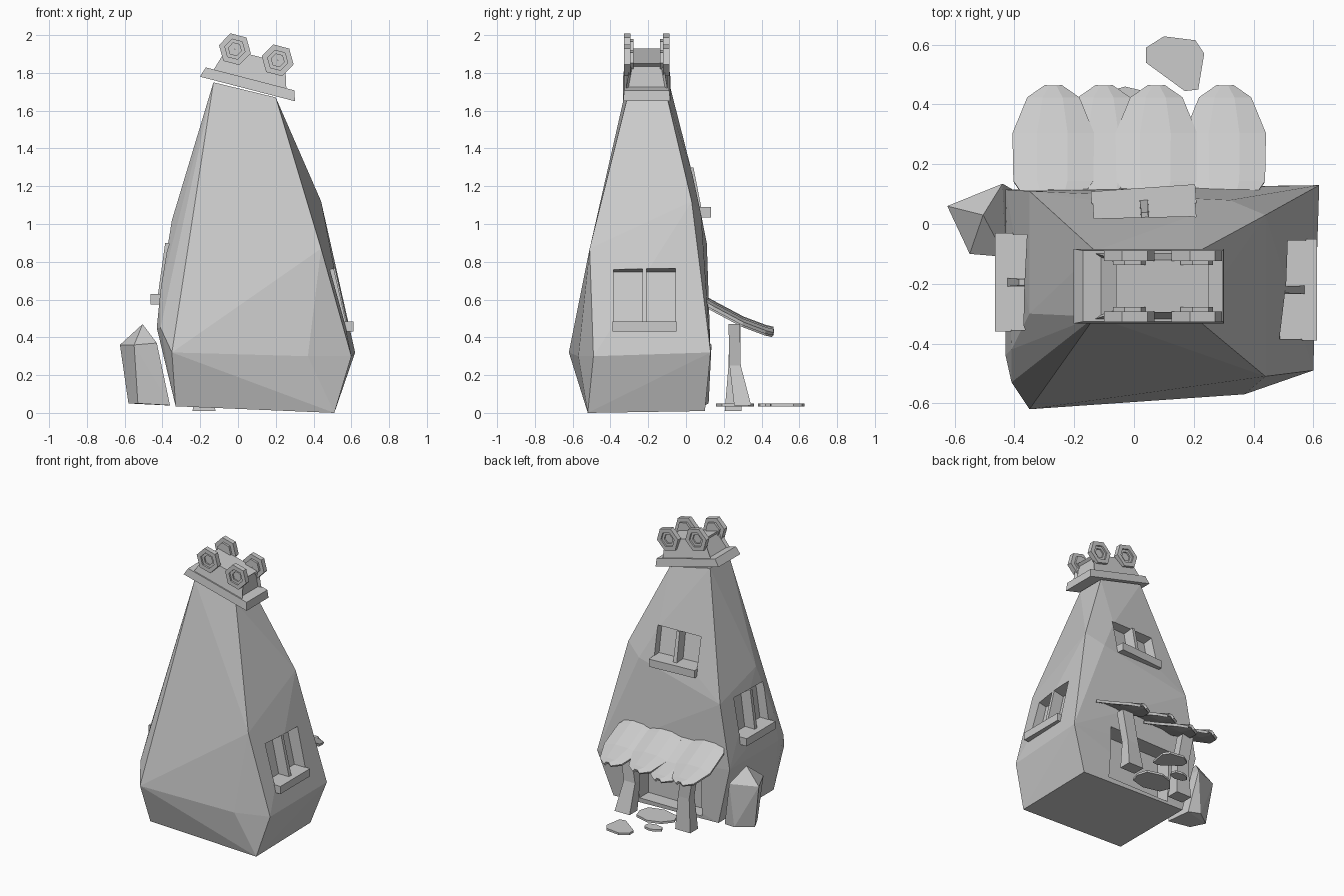
import bpy, bmesh
from math import radians, sin, cos, pi
from mathutils import Matrix, Vector

if "Cube" in bpy.data.objects:
    bpy.data.objects.remove(bpy.data.objects["Cube"])

stone = bpy.data.materials.new("plain_grey")
stone.use_nodes = True
GREY = (0.6, 0.6, 0.6, 1)
stone.diffuse_color = GREY
stone.node_tree.nodes["Principled BSDF"].inputs["Base Color"].default_value = GREY


def finish(name, bm, matrix=Matrix()):
    bmesh.ops.recalc_face_normals(bm, faces=bm.faces)
    bm.transform(matrix)
    mesh = bpy.data.meshes.new(name)
    bm.to_mesh(mesh)
    bm.free()
    mesh.materials.append(stone)
    ob = bpy.data.objects.new(name, mesh)
    bpy.context.collection.objects.link(ob)
    return ob


def hull(name, points):
    bm = bmesh.new()
    for p in points:
        bm.verts.new(p)
    res = bmesh.ops.convex_hull(bm, input=bm.verts)
    loose = [v for v in bm.verts if not v.link_faces]
    bmesh.ops.delete(bm, geom=loose, context="VERTS")
    return finish(name, bm)


def box(name, lo, hi, matrix=Matrix(), taper=(1, 1), inset=0):
    """Box between two corners; taper scales the top, inset recesses the x ends."""
    lo, hi = Vector(lo), Vector(hi)
    mid, size = (lo + hi) / 2, hi - lo
    bm = bmesh.new()
    bmesh.ops.create_cube(bm, size=1)
    for v in bm.verts:
        k = taper if v.co.z > 0 else (1, 1)
        v.co = mid + Vector((v.co.x * size.x * k[0], v.co.y * size.y * k[1], v.co.z * size.z))
    if inset:
        bm.normal_update()
        ends = [f for f in bm.faces if abs(f.normal.x) > 0.7]
        bmesh.ops.inset_individual(bm, faces=ends, thickness=inset, depth=-inset)
    return finish(name, bm, matrix)


def carve(target, cutter):
    mod = target.modifiers.new("cut", "BOOLEAN")
    mod.operation, mod.solver, mod.object = "DIFFERENCE", "EXACT", cutter
    bpy.context.view_layer.update()
    graph = bpy.context.evaluated_depsgraph_get()
    mesh = bpy.data.meshes.new_from_object(target.evaluated_get(graph))
    target.modifiers.clear()
    target.data = mesh
    bpy.data.objects.remove(cutter)


def prism(name, outline, z0, z1, matrix=Matrix()):
    bm = bmesh.new()
    face = bm.faces.new([bm.verts.new((x, y, z0)) for x, y in outline])
    top = bmesh.ops.extrude_face_region(bm, geom=[face])["geom"]
    for v in top:
        if isinstance(v, bmesh.types.BMVert):
            v.co.z = z1
    return finish(name, bm, matrix)


# Crooked tower body
tower = hull("tower_body", [
    (-0.33, -0.53, 0.035), (0.51, -0.52, 0), (0.51, 0.1, 0.01), (-0.33, 0.1, 0.035),
    (-0.35, -0.62, 0.32), (0.37, -0.57, 0.3), (0.6, -0.49, 0.3), (0.62, 0.13, 0.32),
    (-0.41, -0.53, 0.45), (-0.43, -0.44, 0.45), (-0.43, 0.115, 0.45), (-0.41, -0.42, 0.65),
    (0.44, -0.51, 0.87), (0.44, 0.03, 1.12), (0.32, 0.08, 1.05), (0.2, 0.03, 1.28),
    (-0.35, 0.11, 0.9), (-0.35, -0.3, 1.02),
    (-0.13, -0.31, 1.75), (0.2, -0.31, 1.67), (0.2, -0.1, 1.67), (-0.13, -0.09, 1.75)])

# Doorway and windows, each window with a sill and a middle bar
carve(tower, box("door_cutter", (-0.2, 0.0, 0.05), (0.3, 0.5, 0.42)))


def window(name, place, yaw, lean, width, height):
    turn = Matrix.Translation(place) @ Matrix.Rotation(radians(yaw), 4, "Z")
    tilt = turn @ Matrix.Rotation(radians(-lean), 4, "X")
    w, h = width / 2, height / 2
    carve(tower, box("cutter", (-w, -0.2, -h), (w, 0.07, h), tilt))
    box(name + "_bar", (-0.014, -0.01, -h), (0.014, 0.075, h), tilt, (0.8, 1))
    out = h * sin(radians(lean)) + 0.05
    box(name + "_sill", (-w - 0.005, -out, -h - 0.045), (w + 0.005, 0.05, -h + 0.01), turn)


window("right_window", (0.53, -0.22, 0.62), 90, 13, 0.33, 0.29)
window("left_window", (-0.395, -0.195, 0.76), -90, 8, 0.32, 0.28)
window("back_window", (0.035, 0.05, 1.19), 184, 11, 0.34, 0.22)

# Tilted chimney cap with four hexagonal pipe ends
cap = Matrix.Translation((0.05, -0.208, 1.715)) @ Matrix.Rotation(radians(14.5), 4, "Y")
box("cap_slab", (-0.26, -0.125, 0), (0.26, 0.125, 0.055), cap, (0.93, 0.95))
box("cap_block", (-0.2, -0.11, 0.05), (0.2, 0.11, 0.18), cap, (0.8, 0.8), 0.018)


def hexagon(name, radius, inner, x, y0, y1):
    bm = bmesh.new()
    rings = [(radius, y0), (radius, y1), (inner, y1), (inner, y0)]
    loops = [[bm.verts.new((x + r * cos(i * pi / 3), y, 0.187 + r * sin(i * pi / 3)))
              for i in range(6)] for r, y in rings]
    for a, b in zip(loops, loops[1:] + loops[:1]):
        for i in range(6):
            j = (i + 1) % 6
            bm.faces.new((a[i], a[j], b[j], b[i]))
    finish(name, bm, cap)


for side in (-1, 1):
    for x in (-0.117, 0.117):
        hexagon("pipe_rim", 0.087, 0.055, x, side * 0.085, side * 0.12)
        hexagon("pipe_core", 0.056, 0.035, x, side * 0.07, side * 0.108)
        hexagon("pipe_plug", 0.036, 0.001, x, side * 0.07, side * 0.098)

# Porch roof of overlapping leaf-shaped shingles
ROWS = [(0.08, 0.09, 0.625), (0.14, 0.132, 0.59), (0.3, 0.135, 0.505),
        (0.42, 0.085, 0.46), (0.46, 0.025, 0.45)]
for x, drop in ((-0.27, 0.0), (-0.1, 0.022), (0.075, 0.004), (0.305, 0.012)):
    bm = bmesh.new()
    grid = [[bm.verts.new((x + w * k, y, z - drop - 0.02 * abs(k) ** 2))
             for k in (-1, -0.4, 0.35, 1)] for y, w, z in ROWS]
    for a, b in zip(grid, grid[1:]):
        for i in range(3):
            bm.faces.new((a[i], a[i + 1], b[i + 1], b[i]))
    leaf = finish("porch_shingle", bm)
    thick = leaf.modifiers.new("thickness", "SOLIDIFY")
    thick.thickness, thick.offset = 0.018, 0

# Bent porch posts: lower flare and upper shaft
def post(name, base, knee, top):
    bm = bmesh.new()
    rings = []
    for (x, y, z), hx, hy in zip((base, knee, top), (0.06, 0.045, 0.045), (0.045, 0.03, 0.03)):
        rings.append([bm.verts.new((x + hx * sx, y + hy * sy, z))
                      for sx, sy in ((-1, -1), (1, -1), (1, 1), (-1, 1))])
    for a, b in zip(rings, rings[1:]):
        for i in range(4):
            j = (i + 1) % 4
            bm.faces.new((a[i], a[j], b[j], b[i]))
    bm.faces.new(rings[0])
    bm.faces.new(rings[-1])
    finish(name, bm)


post("porch_post_right", (0.27, 0.3, 0.04), (0.25, 0.26, 0.25), (0.29, 0.255, 0.47))
post("porch_post_left", (-0.18, 0.25, 0.01), (-0.18, 0.255, 0.25), (-0.22, 0.26, 0.47))

# Flat stepping stones
prism("outer_stone", [(0.04, 0.54), (0.17, 0.445), (0.215, 0.45), (0.235, 0.57),
                      (0.205, 0.615), (0.1, 0.628), (0.04, 0.59)], 0.035, 0.05)
SHAPE = [(cos(i * pi / 4) * (1 + 0.15 * (i % 3 - 1)), sin(i * pi / 4)) for i in range(8)]
for name, x, y, rx, ry in (("middle_stone", -0.03, 0.42, 0.07, 0.04),
                           ("door_stone", 0.06, 0.26, 0.15, 0.1)):
    prism(name, [(x + a * rx, y + b * ry) for a, b in SHAPE], 0.035, 0.05)

# Boulder beside the tower
hull("boulder", [(-0.505, 0.03, 0.47), (-0.625, 0.06, 0.36), (-0.55, -0.1, 0.36),
                 (-0.43, -0.11, 0.37), (-0.44, 0.135, 0.36), (-0.58, 0.04, 0.05),
                 (-0.53, -0.06, 0.05), (-0.36, -0.08, 0.04), (-0.38, 0.1, 0.04), (-0.47, 0.12, 0.05)])
